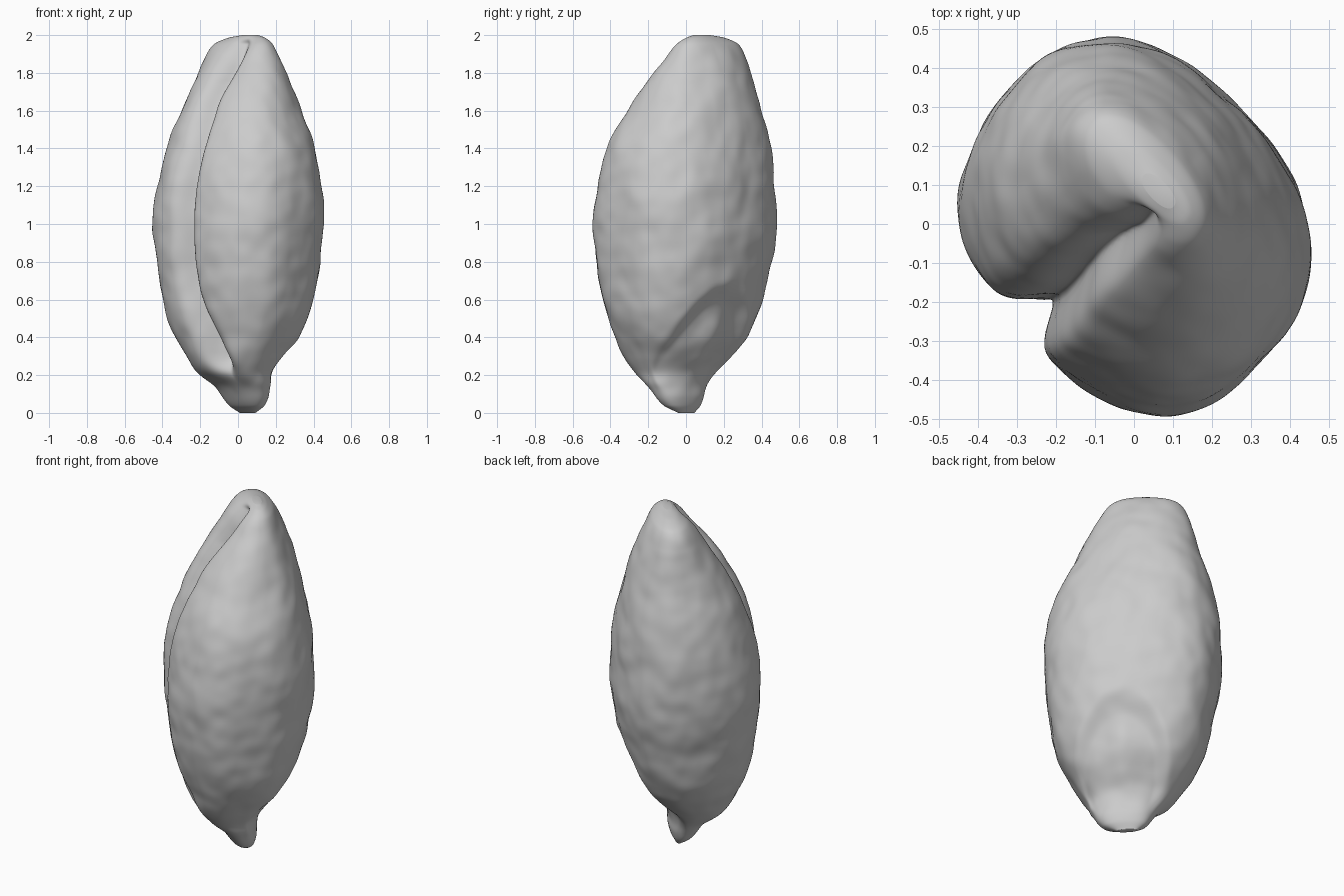
import bpy, bmesh, math
from mathutils import Vector, noise

cube = bpy.data.objects.get("Cube")
if cube:
    bpy.data.objects.remove(cube)

RINGS, SEGS = 160, 240

# Lengthwise profile: height, side limits (u), crease-side and back limits (v)
STATIONS = [
    (0.00, -.02, .09, .02, .055),
    (0.04, -.07, .165, -.04, .075),
    (0.14, -.13, .235, -.12, .10),
    (0.22, -.20, .26, -.22, .14),
    (0.30, -.27, .31, -.27, .20),
    (0.41, -.34, .37, -.31, .27),
    (0.58, -.40, .43, -.36, .335),
    (0.75, -.435, .46, -.39, .375),
    (0.95, -.465, .48, -.405, .40),
    (1.16, -.465, .475, -.39, .40),
    (1.40, -.435, .435, -.335, .375),
    (1.60, -.38, .34, -.245, .33),
    (1.75, -.335, .26, -.15, .285),
    (1.86, -.305, .20, -.07, .245),
    (1.95, -.26, .14, .00, .20),
    (1.985, -.17, .09, .05, .16),
    (2.00, -.07, .04, .08, .13),
]


def smooth(a, b, x):
    t = max(0, min(1, (x - a) / (b - a)))
    return t * t * (3 - 2 * t)


def limits(z):
    """Smooth interpolation of the profile at height z."""
    last = len(STATIONS) - 1
    i = max(k for k in range(last) if STATIONS[k][0] <= z)

    def slope(k, c):
        a, b = STATIONS[max(k - 1, 0)], STATIONS[min(k + 1, last)]
        return (b[c] - a[c]) / (b[0] - a[0])

    p, q = STATIONS[i], STATIONS[i + 1]
    h = q[0] - p[0]
    t = (z - p[0]) / h
    s = smooth(0, 1, t)
    return [p[c] * (1 - s) + q[c] * s + h * t * (1 - t)
            * (slope(i, c) * (1 - t) - slope(i + 1, c) * t) for c in range(1, 5)]


def surface_point(z, a):
    u0, u1, v0, v1 = limits(z)
    cu, cv, ru, rv = (u0 + u1) / 2, (v0 + v1) / 2, (u1 - u0) / 2, (v1 - v0) / 2
    c, s = math.cos(a), math.sin(a)
    upper = smooth(1.1, 1.45, z)
    n = 2.4 - .2 * upper
    r = (abs(c) ** n + abs(s) ** n) ** (-1 / n)
    u, v = cu + ru * r * c, cv + rv * r * s

    # Long crease: a gentle slope from one lobe, a steep wall on the other
    if s < 0:
        mid = -.03 + .15 * (1 - smooth(.15, .8, z)) + .04 * smooth(1.6, 1.95, z)
        depth = min(.12, rv * .55) * smooth(.14, .32, z) * smooth(2.0, 1.95, z)
        width = .08 if u < mid else .04
        v += depth * math.exp(-abs((u - mid) / width) ** 1.6)
    # Arched germ hollow low on the back, with a raised middle
    else:
        d = math.hypot((u - .07) / .25, (z - .30) / .37)
        inner = smooth(.1, .6, s) * smooth(.08, .25, z)
        v -= .045 * (1 - smooth(.7, 1.1, d)) * inner
        v += .03 * math.exp(-((u - .07) / .09) ** 2 - ((z - .32) / .17) ** 2) * inner
    # Slight skew of the cross-section
    u -= (.08 + .05 * upper) * (v - cv)

    # Fine uneven skin
    p = Vector((u, v, z))
    out = Vector((u - cu, v - cv, 0)).normalized()
    bump = .011 * noise.noise(p * 5) + .005 * noise.noise(p * 11)
    p += out * bump * smooth(0, .15, z) * smooth(2.0, 1.9, z)
    # Turn the crease towards the front corner
    k = math.sqrt(.5)
    return ((p.x + p.y) * k, (p.y - p.x) * k, p.z)


# Seed body
bm = bmesh.new()
rings = []
for i in range(RINGS + 1):
    z = 1 - math.cos(math.pi * i / RINGS)
    rings.append([bm.verts.new(surface_point(z, math.tau * j / SEGS)) for j in range(SEGS)])
for lo, hi in zip(rings, rings[1:]):
    for j in range(SEGS):
        k = (j + 1) % SEGS
        bm.faces.new((lo[j], lo[k], hi[k], hi[j]))
for ring in (rings[0], rings[-1]):
    centre = bm.verts.new(sum((v.co for v in ring), Vector()) / SEGS)
    for j in range(SEGS):
        bm.faces.new((ring[j], ring[(j + 1) % SEGS], centre))
bmesh.ops.recalc_face_normals(bm, faces=bm.faces)
for f in bm.faces:
    f.smooth = True

mesh = bpy.data.meshes.new("seed_grain")
bm.to_mesh(mesh)
bm.free()
seed = bpy.data.objects.new("seed_grain", mesh)
bpy.context.collection.objects.link(seed)

# Plain grey finish
grey = bpy.data.materials.new("plain_grey")
grey.use_nodes = True
colour = (.6, .6, .6, 1)
grey.diffuse_color = colour
grey.node_tree.nodes["Principled BSDF"].inputs["Base Color"].default_value = colour
mesh.materials.append(grey)
